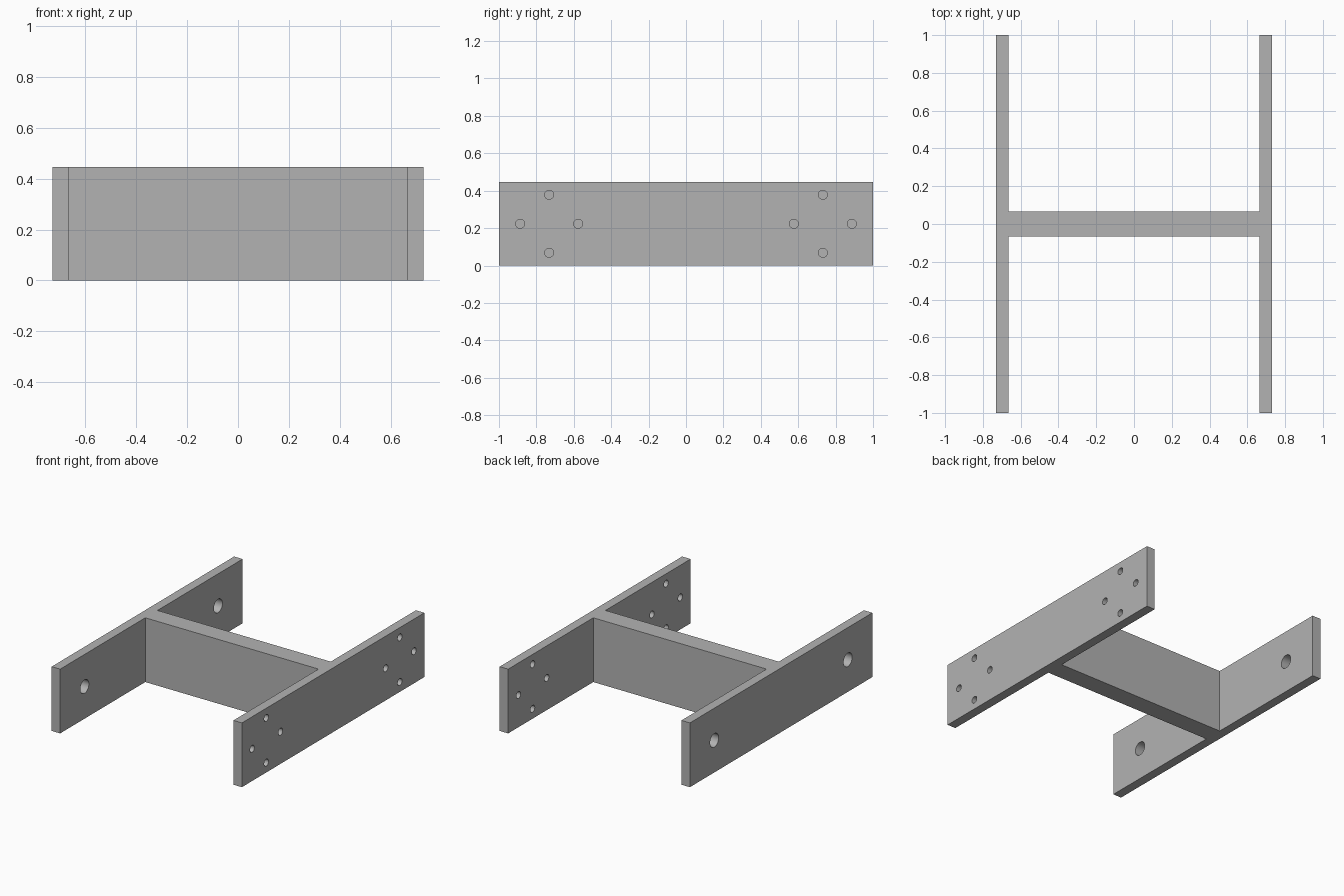
import bpy, bmesh, math
from mathutils import Matrix, Vector

cube = bpy.data.objects.get("Cube")
if cube:
    bpy.data.objects.remove(cube, do_unlink=True)

OUTER, INNER = 0.73, 0.665      # side plate faces in x
WEB = 0.067                     # half thickness of the cross web
HEIGHT = 0.446
HOLE_Y, HOLE_Z = 0.732, HEIGHT / 2
RING = 0.155                    # bolt circle radius

grey = bpy.data.materials.new("plain grey")
grey.use_nodes = True
colour = (0.45, 0.45, 0.45, 1)
grey.diffuse_color = colour
grey.node_tree.nodes["Principled BSDF"].inputs["Base Color"].default_value = colour


def make_object(name, bm):
    bmesh.ops.recalc_face_normals(bm, faces=bm.faces)
    mesh = bpy.data.meshes.new(name)
    bm.to_mesh(mesh)
    bm.free()
    mesh.materials.append(grey)
    obj = bpy.data.objects.new(name, mesh)
    bpy.context.collection.objects.link(obj)
    return obj


def add_bore(bm, x, y, z, radius):
    place = Matrix.Translation((x, y, z)) @ Matrix.Rotation(math.pi / 2, 4, "Y")
    bmesh.ops.create_cone(bm, cap_ends=True, segments=32, radius1=radius,
                          radius2=radius, depth=0.2, matrix=place)


# H-shaped frame: one quarter of the outline, mirrored round and extruded
quarter = [(INNER, WEB), (INNER, 1), (OUTER, 1)]
outline = quarter + [(x, -y) for x, y in reversed(quarter)]
outline += [(-x, -y) for x, y in outline]
bm = bmesh.new()
base = bm.faces.new([bm.verts.new((x, y, 0)) for x, y in outline])
top = bmesh.ops.extrude_face_region(bm, geom=[base])["geom"]
bmesh.ops.translate(bm, vec=Vector((0, 0, HEIGHT)),
                    verts=[v for v in top if isinstance(v, bmesh.types.BMVert)])
frame = make_object("h_frame", bm)

# Bores: a large one at each end of the right plate, four bolt holes on the left
bm = bmesh.new()
plate_x = (OUTER + INNER) / 2
for side in (-1, 1):
    y = side * HOLE_Y
    add_bore(bm, -plate_x, y, HOLE_Z, 0.047)
    for dy, dz in ((1, 0), (-1, 0), (0, 1), (0, -1)):
        add_bore(bm, plate_x, y + dy * RING, HOLE_Z + dz * RING, 0.024)
cutter = make_object("hole_cutter", bm)
cutter.hide_render = True

cut = frame.modifiers.new("holes", "BOOLEAN")
cut.operation = "DIFFERENCE"
cut.solver = "EXACT"
cut.object = cutter

# Apply the holes, drop the cutter, keep the edges sharp
bpy.ops.object.select_all(action="DESELECT")
bpy.context.view_layer.objects.active = frame
frame.select_set(True)
bpy.ops.object.modifier_apply(modifier=cut.name)
bpy.data.objects.remove(cutter, do_unlink=True)
bpy.ops.object.shade_smooth_by_angle(angle=math.radians(30))
